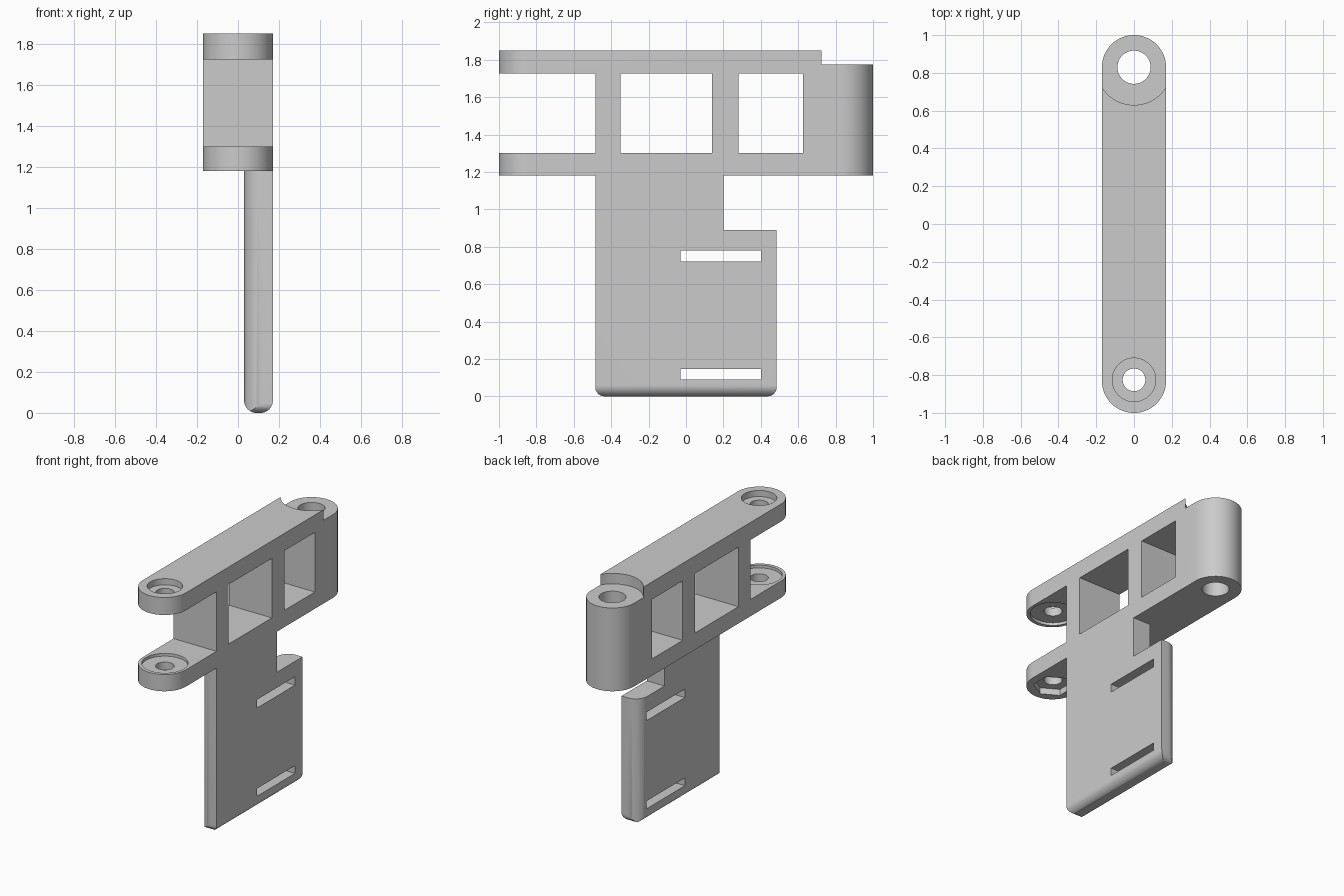
import bpy
import bmesh
from math import cos, sin, pi
from mathutils import Matrix, Vector

default = bpy.data.objects.get("Cube")
if default:
    bpy.data.objects.remove(default, do_unlink=True)

# Single plastic colour
grey = bpy.data.materials.new("light grey")
grey.use_nodes = True
grey.diffuse_color = (0.6, 0.6, 0.6, 1)
grey.node_tree.nodes["Principled BSDF"].inputs["Base Color"].default_value = (0.6, 0.6, 0.6, 1)


def finish(bm, name):
    bmesh.ops.remove_doubles(bm, verts=bm.verts, dist=1e-5)
    bmesh.ops.recalc_face_normals(bm, faces=bm.faces)
    mesh = bpy.data.meshes.new(name)
    bm.to_mesh(mesh)
    bm.free()
    mesh.materials.append(grey)
    obj = bpy.data.objects.new(name, mesh)
    bpy.context.collection.objects.link(obj)
    return obj


def rounded(corners, steps=16):
    """Outline from (u, v, radius) right-angle corners."""
    out = []
    for i, (u, v, r) in enumerate(corners):
        p = Vector((u, v))
        if r == 0:
            out.append(p)
            continue
        d1 = (Vector(corners[i - 1][:2]) - p).normalized()
        d2 = (Vector(corners[(i + 1) % len(corners)][:2]) - p).normalized()
        c = p + r * (d1 + d2)
        for k in range(steps + 1):
            t = k / steps * pi / 2
            q = c - r * (d2 * cos(t) + d1 * sin(t))
            if not out or (q - out[-1]).length > 1e-5:
                out.append(q)
    if (out[0] - out[-1]).length < 1e-5:
        out.pop()
    return out


def prism(name, outline, axis, lo, hi):
    place = {"x": lambda u, v, w: (w, u, v),
             "y": lambda u, v, w: (u, w, v),
             "z": lambda u, v, w: (u, v, w)}[axis]
    bm = bmesh.new()
    face = bm.faces.new([bm.verts.new(place(p[0], p[1], lo)) for p in outline])
    ext = bmesh.ops.extrude_face_region(bm, geom=[face])
    shift = Vector(place(0, 0, hi - lo))
    bmesh.ops.translate(bm, vec=shift,
                        verts=[g for g in ext["geom"] if isinstance(g, bmesh.types.BMVert)])
    return finish(bm, name)


def box(name, y0, y1, z0, z1):
    """Box running right through the model along x."""
    return prism(name, [(y0, z0), (y1, z0), (y1, z1), (y0, z1)], "x", -0.5, 0.5)


def cylinder(name, y, r, z0, z1, sides=64):
    bm = bmesh.new()
    bmesh.ops.create_cone(bm, cap_ends=True, segments=sides, radius1=r, radius2=r,
                          depth=z1 - z0, matrix=Matrix.Translation((0, y, (z0 + z1) / 2)))
    return finish(bm, name)


def combine(target, tool, operation):
    tool.hide_render = True
    mod = target.modifiers.new(operation.lower(), "BOOLEAN")
    mod.operation = operation
    mod.solver = "EXACT"
    mod.object = tool
    bpy.context.view_layer.objects.active = target
    bpy.ops.object.modifier_apply(modifier=mod.name)
    bpy.data.objects.remove(tool, do_unlink=True)


# Long round-ended beam
W, FRONT, BACK = 0.17, -0.825, 0.83
bracket = prism("hinge_bracket", rounded([(-W, -1, W), (W, -1, W), (W, 1, W), (-W, 1, W)], 24),
                "z", 1.18, 1.85)

# Hanging plate: side outline, then rounded bottom and rounded upright edges
plate = prism("plate", rounded([(-0.485, 0, 0.05), (0.485, 0, 0.05), (0.485, 0.89, 0),
                                (0.2, 0.89, 0), (0.2, 1.24, 0), (-0.485, 1.24, 0)]),
              "x", -0.1, 0.4)
combine(plate, prism("upright_edges", rounded([(0.03, -0.485, 0.09), (W, -0.485, 0),
                                               (W, 0.485, 0), (0.03, 0.485, 0.09)]),
                     "z", -0.5, 2), "INTERSECT")
combine(plate, prism("bottom_edge", rounded([(0.03, 0, 0.06), (W, 0, 0.06),
                                             (W, 2, 0), (0.03, 2, 0)]),
                     "y", -1, 1), "INTERSECT")
combine(bracket, plate, "UNION")

# Fork opening, two windows and two strap slots
LOW, HIGH = 1.3, 1.725
for name, y0, y1, z0, z1 in [("fork_gap", -1.2, -0.485, LOW, HIGH),
                             ("long_window", -0.35, 0.14, LOW, HIGH),
                             ("short_window", 0.28, 0.625, LOW, HIGH),
                             ("upper_slot", -0.03, 0.4, 0.72, 0.78),
                             ("lower_slot", -0.03, 0.4, 0.09, 0.145)]:
    combine(bracket, box(name, y0, y1, z0, z1), "DIFFERENCE")

# Round step and bore on the barrel; screw holes, recesses and nut pocket on the fork
for name, y, r, z0, z1, sides in [("barrel_step", BACK, 0.2, 1.775, 2, 96),
                                  ("barrel_bore", BACK, 0.088, 1, 2, 64),
                                  ("screw_hole", FRONT, 0.06, 1, 2, 48),
                                  ("screw_head_recess", FRONT, 0.115, 1.806, 2, 64),
                                  ("upper_washer_recess", FRONT, 0.15, 1.6, HIGH + 0.02, 64),
                                  ("lower_washer_recess", FRONT, 0.15, LOW - 0.02, 1.4, 64),
                                  ("nut_pocket", FRONT, 0.13, 1, 1.225, 6)]:
    combine(bracket, cylinder(name, y, r, z0, z1, sides), "DIFFERENCE")

# Smooth curved walls, sharp corners
bpy.ops.object.select_all(action="DESELECT")
bracket.select_set(True)
bpy.context.view_layer.objects.active = bracket
bpy.ops.object.shade_smooth_by_angle(angle=pi / 6)
